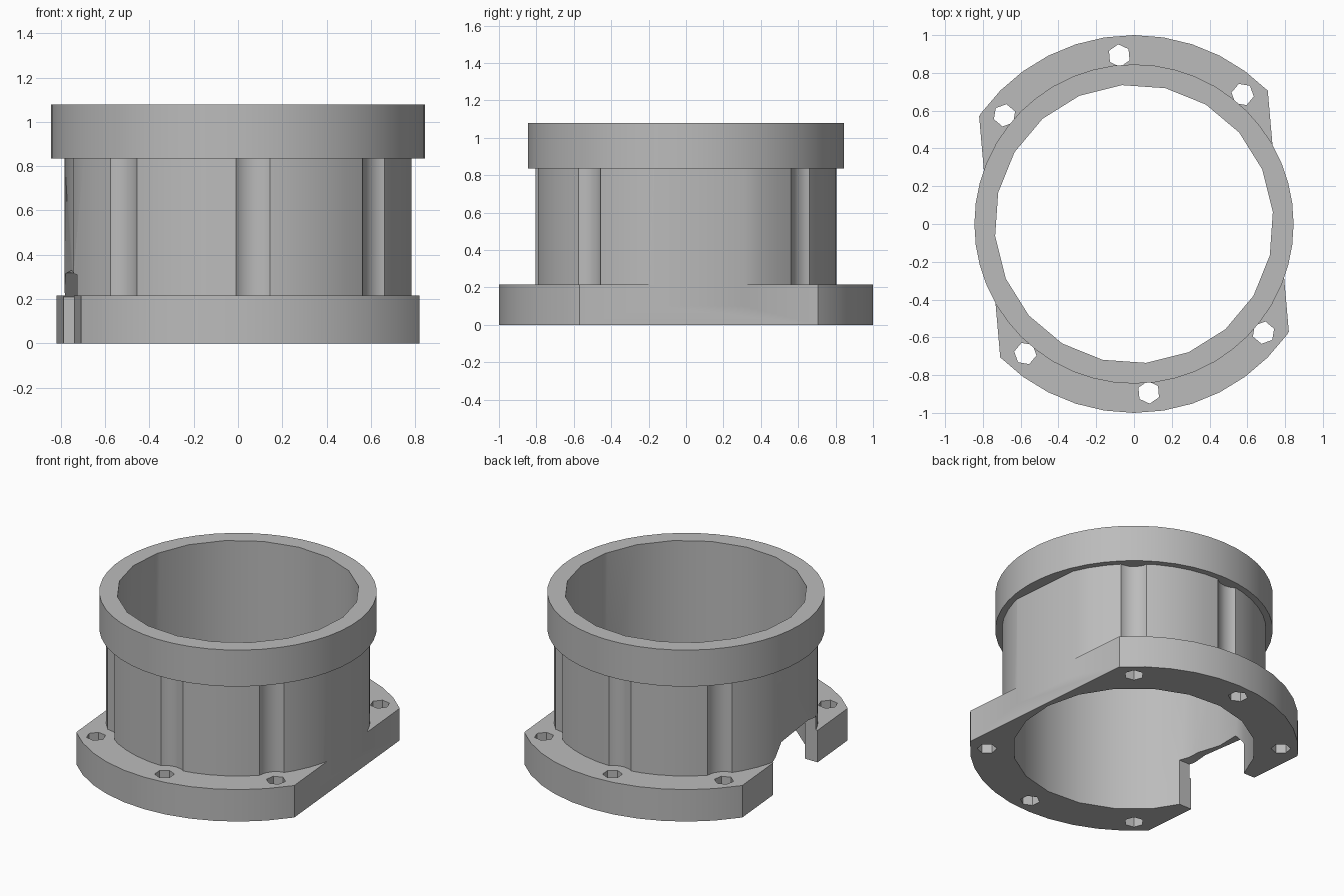
import bpy, bmesh
from math import radians, cos, sin
from mathutils import Vector

cube = bpy.data.objects.get("Cube")
if cube:
    bpy.data.objects.remove(cube)

grey = bpy.data.materials.new("plain grey")
grey.use_nodes = True
colour = (0.5, 0.5, 0.5, 1)
grey.diffuse_color = colour
grey.node_tree.nodes["Principled BSDF"].inputs["Base Color"].default_value = colour

TURN = radians(5)          # the flange pattern is turned slightly
BOLTS = [TURN + radians(a) for a in (45, 90, 135, 225, 270, 315)]


def finish(name, bm):
    bmesh.ops.recalc_face_normals(bm, faces=bm.faces)
    mesh = bpy.data.meshes.new(name)
    bm.to_mesh(mesh)
    bm.free()
    mesh.materials.append(grey)
    ob = bpy.data.objects.new(name, mesh)
    bpy.context.collection.objects.link(ob)
    return ob


def prism(name, outline, offset, flats=None):
    """Extrude a closed outline; optionally slice two parallel flats."""
    bm = bmesh.new()
    face = bm.faces.new([bm.verts.new(p) for p in outline])
    new = bmesh.ops.extrude_face_region(bm, geom=[face])["geom"]
    verts = [g for g in new if isinstance(g, bmesh.types.BMVert)]
    bmesh.ops.translate(bm, verts=verts, vec=offset)
    if flats:
        for side in (1, -1):
            normal = Vector((cos(TURN), sin(TURN), 0)) * side
            cut = bmesh.ops.bisect_plane(
                bm, geom=bm.verts[:] + bm.edges[:] + bm.faces[:],
                plane_co=normal * flats, plane_no=normal, clear_outer=True)
            edges = [g for g in cut["geom_cut"] if isinstance(g, bmesh.types.BMEdge)]
            bmesh.ops.contextual_create(bm, geom=edges)
    return finish(name, bm)


def drum(name, radius, z0, z1, sides, centre=(0, 0), flats=None, start=0.0):
    ring = []
    for i in range(sides):
        a = start + radians(360 * i / sides)
        ring.append((centre[0] + radius * cos(a), centre[1] + radius * sin(a), z0))
    return prism(name, ring, (0, 0, z1 - z0), flats)


def combine(target, tool, operation):
    """Apply a boolean and discard the tool."""
    mod = target.modifiers.new("cut", "BOOLEAN")
    mod.operation, mod.solver, mod.object = operation, "EXACT", tool
    graph = bpy.context.evaluated_depsgraph_get()
    mesh = bpy.data.meshes.new_from_object(target.evaluated_get(graph))
    target.modifiers.clear()
    target.data = mesh
    bpy.data.objects.remove(tool)


# Barrel with bolt clearance grooves
housing = drum("flanged_housing", 0.805, 0.1, 0.95, 48, flats=0.767)
for a in BOLTS:
    spot = (0.89 * cos(a), 0.89 * sin(a))
    combine(housing, drum("groove", 0.12, 0.05, 1.0, 16, spot), "DIFFERENCE")

# Base flange with two flats, and upper collar
combine(housing, drum("flange", 1.0, 0, 0.215, 40, flats=0.767), "UNION")
combine(housing, drum("collar", 0.845, 0.835, 1.08, 48), "UNION")

# Central bore
combine(housing, drum("bore", 0.738, -0.1, 1.2, 20, start=TURN), "DIFFERENCE")

# Bolt holes
for a in BOLTS:
    spot = (0.895 * cos(a), 0.895 * sin(a))
    combine(housing, drum("bolt_hole", 0.06, -0.1, 0.4, 6, spot, start=a), "DIFFERENCE")

# Side notch through the flange and lower wall
notch = [(0.2, -0.1), (0.2, 0.21), (0.1, 0.315), (-0.22, 0.33), (-0.34, 0.31), (-0.34, -0.1)]
combine(housing, prism("notch", [(-1.1, y, z) for y, z in notch], (0.7, 0, 0)), "DIFFERENCE")

bpy.ops.object.select_all(action="DESELECT")
housing.select_set(True)
bpy.context.view_layer.objects.active = housing
bpy.ops.object.shade_smooth_by_angle(angle=radians(25))
